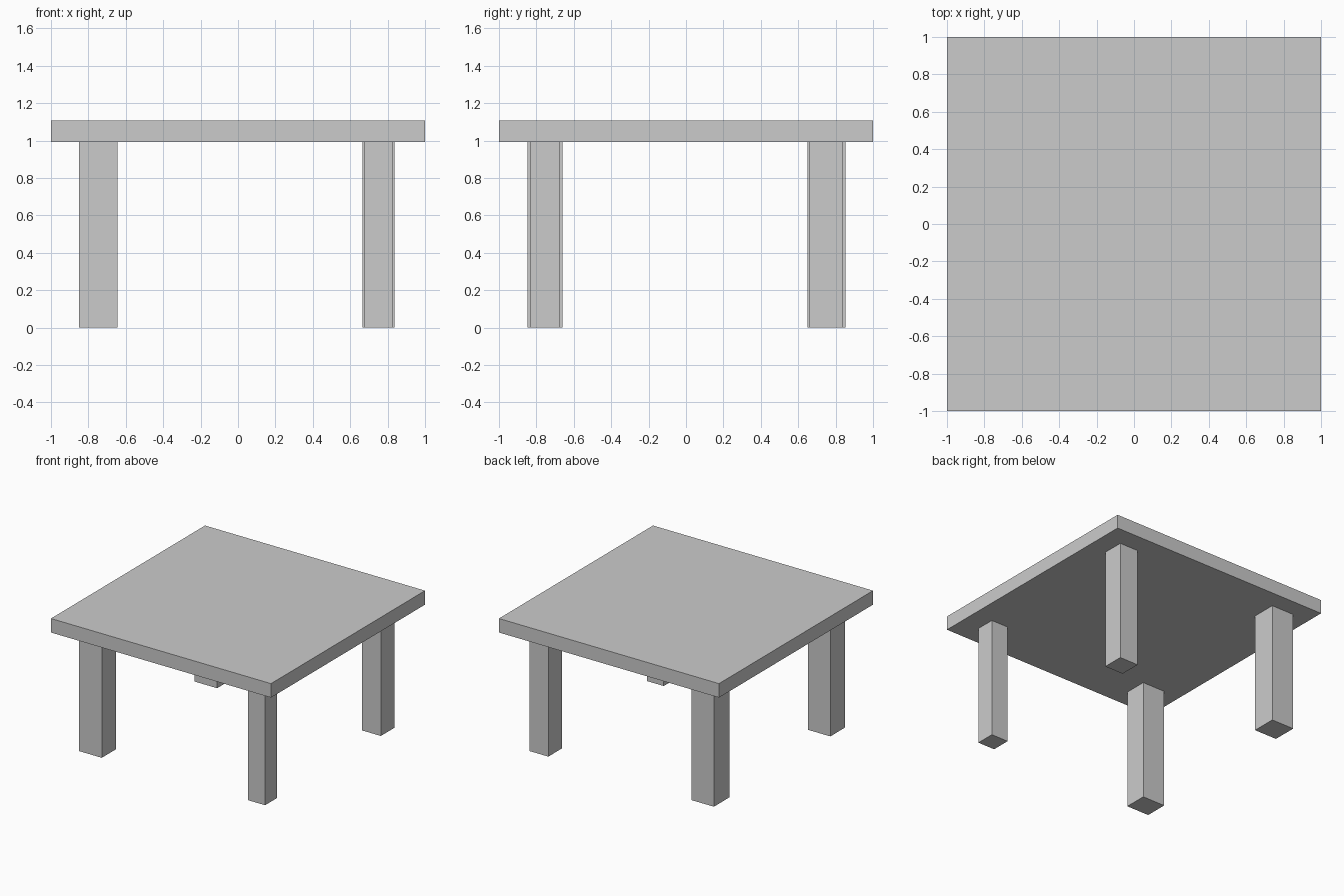
import bpy

if "Cube" in bpy.data.objects:
    bpy.data.objects.remove(bpy.data.objects["Cube"])


def box(name, x0, x1, y0, y1, z0, z1):
    bpy.ops.mesh.primitive_cube_add(size=1)
    ob = bpy.context.object
    ob.name = name
    ob.location = ((x0 + x1) / 2, (y0 + y1) / 2, (z0 + z1) / 2)
    ob.scale = (x1 - x0, y1 - y0, z1 - z0)
    bpy.ops.object.transform_apply(location=True, rotation=False, scale=True)
    return ob


UNDERSIDE, TOP = 0.993, 1.108

# Square slab
box("table_top", -1, 1, -1, 1, UNDERSIDE, TOP)

# Four slightly uneven legs: x range, y range
legs = {
    "front_left_leg": (-0.85, -0.645, -0.847, -0.66),
    "front_right_leg": (0.676, 0.83, -0.834, -0.676),
    "back_left_leg": (-0.85, -0.645, 0.65, 0.852),
    "back_right_leg": (0.666, 0.836, 0.66, 0.836),
}
for name, extent in legs.items():
    box(name, *extent, 0, UNDERSIDE)
